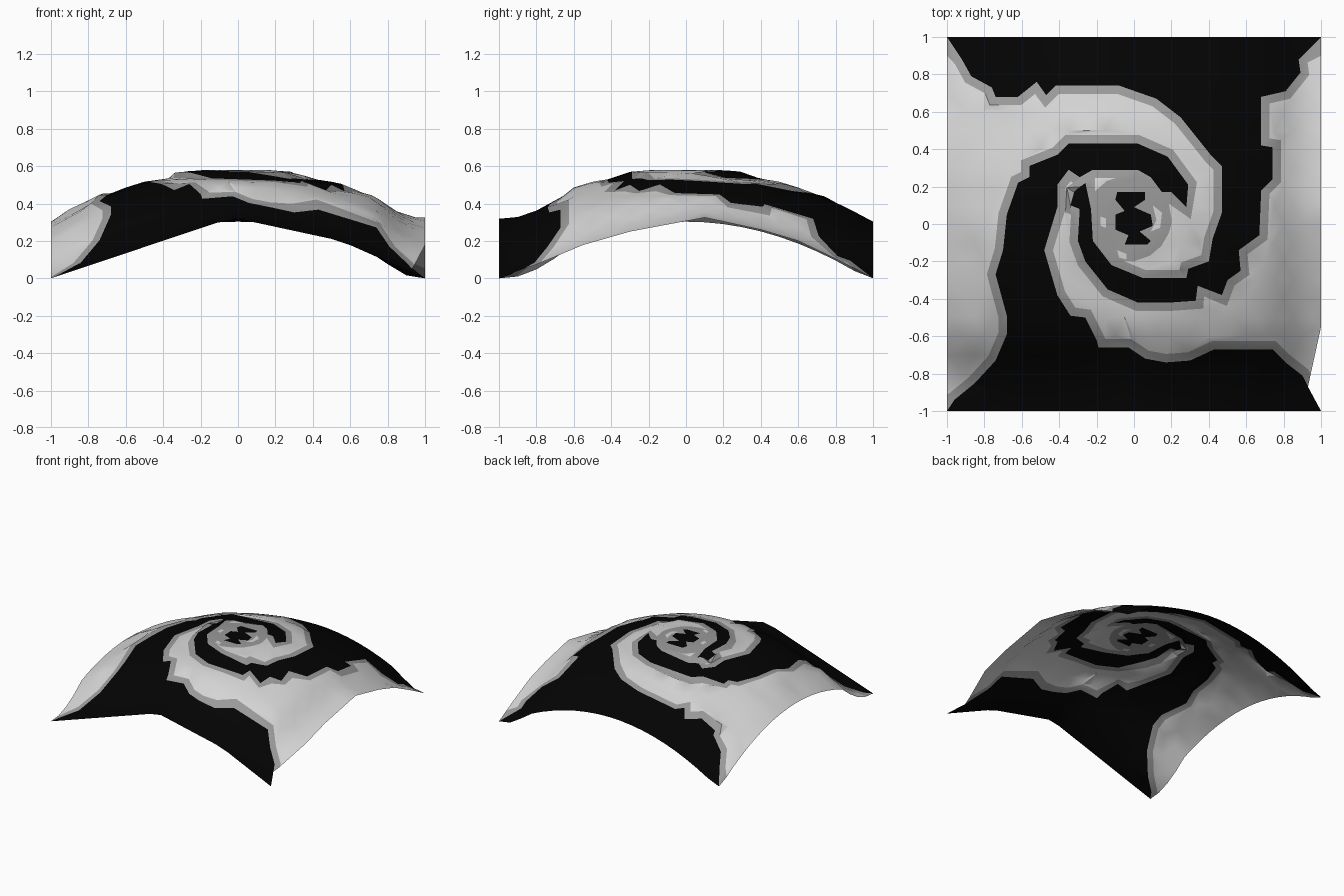
import bpy, bmesh, math, random
from mathutils import Vector
from mathutils.geometry import delaunay_2d_cdt

if "Cube" in bpy.data.objects:
    bpy.data.objects.remove(bpy.data.objects["Cube"])

random.seed(4)
BORDER = 0.045
LEVEL = 0.0645          # height of one terrace

# Outlines in hundredths of a unit
upper_arm = [(-100, 100), (-92, 88), (-87, 79), (-76, 73), (-74, 68), (-62, 68), (-52, 76),
             (-47, 69), (-42, 74), (-8, 74), (12, 67), (25, 57), (41, 37), (47, 31), (47, 6),
             (42, -8), (40, -20), (29, -24), (28, -29), (5, -29), (-12, -22), (-22, -9),
             (-23, 8), (-26, 22), (-32, 17), (-34, 10), (-29, 8), (-30, -9), (-26, -20),
             (-14, -35), (2, -42), (19, -42), (33, -41), (34, -33), (47, -38), (50, -30),
             (57, -25), (56, -14), (67, -6), (68, 18), (74, 24), (74, 41), (68, 42),
             (68, 68), (81, 71), (89, 81), (88, 88), (100, 100)]
lower_arm = [(-100, -100), (-96, -94), (-85, -85), (-74, -73), (-68, -59), (-68, -49),
             (-74, -27), (-70, -14), (-68, 5), (-62, 22), (-56, 25), (-56, 31), (-41, 37),
             (-35, 43), (2, 43), (18, 36), (29, 21), (28, 9), (20, 17), (15, 17), (9, 25),
             (2, 29), (-22, 29), (-29, 25), (-35, 29), (-41, 21), (-41, 9), (-48, -14),
             (-41, -38), (-34, -49), (-26, -50), (-20, -62), (-19, -66), (-3, -66),
             (6, -72), (17, -74), (30, -73), (43, -67), (74, -67), (81, -74), (90, -81),
             (100, -100)]
centre_mark = [(-9, 17), (6, 17), (6, 13), (0, 9), (9, 5), (10, -1), (3, -4), (9, -9),
               (7, -11), (-5, -11), (-3, -6), (-10, -3), (-10, 5), (-5, 7), (-10, 13)]
flecks = [[(-18, 4), (-15, 3), (-15, -2), (-18, -1)],
          [(10, 10), (15, 6), (14, -2), (9, -4), (12, 2)],
          [(-9, -14), (-4, -16), (-4, -19), (-8, -18)]]
sheet_edge = [(-100, -100), (100, -100), (93, -87), (100, -55), (100, 100), (-100, 100)]
front_rim = [(-1, 0), (-0.03, 0.325), (0.55, 0.2), (1, 0)]
right_rim = [(-1, 0), (-0.85, 0.11), (-0.65, 0.15), (-0.3, 0.25), (0.1, 0.325),
             (0.4, 0.26), (0.6, 0.2), (0.85, 0.08), (1, 0)]

def scaled(pts):
    return [Vector((x / 100, y / 100)) for x, y in pts]

def segments(poly):
    return list(zip(poly, poly[1:] + poly[:1]))

def inside(p, poly):
    hit = False
    for a, b in segments(poly):
        if (a.y > p.y) != (b.y > p.y):
            if p.x < a.x + (p.y - a.y) / (b.y - a.y) * (b.x - a.x):
                hit = not hit
    return hit

def distance(p, poly):
    best = 9.0
    for a, b in segments(poly):
        d = b - a
        t = max(0, min(1, (p - a).dot(d) / d.length_squared))
        best = min(best, (a + d * t - p).length)
    return best

def offset(poly, r):
    """Grow a polygon outward by r along its corner normals."""
    area = sum(a.x * b.y - b.x * a.y for a, b in segments(poly))
    s = 1 if area > 0 else -1
    out = []
    for i, p in enumerate(poly):
        d1 = (p - poly[i - 1]).normalized()
        d2 = (poly[(i + 1) % len(poly)] - p).normalized()
        n1, n2 = Vector((d1.y, -d1.x)) * s, Vector((d2.y, -d2.x)) * s
        n = n1 + n2
        n = n.normalized() if n.length > 0.01 else d1
        q = p + n * min(r / max(n.dot(n1), 0.5), 1.5 * r)
        out.append(Vector((max(-1, min(1, q.x)), max(-1, min(1, q.y)))))
    return out

def along(rim, t):
    for (a, za), (b, zb) in zip(rim, rim[1:]):
        if t <= b:
            return za + (zb - za) * max(0, t - a) / (b - a)
    return rim[-1][1]

def height(x, y, terrace):
    """Dome with a flat crown, part-terraced, blended to the front and right rims."""
    dome = 0.61 - 0.285 * (x * x + y * y) - 0.04 * x * x * y * y
    z = min(0.58, dome - 0.022)
    if terrace:
        z = 0.6 * z + 0.4 * min(9, math.floor(dome / LEVEL + 0.1)) * LEVEL
    w = max(0, (x - 0.75) / 0.25)
    z = z * (1 - w) + along(right_rim, y) * w
    w = max(0, (-y - 0.6) / 0.4)
    return z * (1 - w) + along(front_rim, x) * w

blacks = [scaled(p) for p in (upper_arm, lower_arm, centre_mark)]
spots = [scaled(p) for p in flecks]
edge = scaled(sheet_edge)
hub_at, hub_r = Vector((-0.03, 0.03)), 0.23
hub = [hub_at + hub_r * Vector((math.cos(k * math.pi / 9), math.sin(k * math.pi / 9)))
       for k in range(18)]

# Colour outlines become edges of the sheet
points, lines = [], []
for poly in [edge, hub] + spots + blacks + [offset(b, BORDER) for b in blacks]:
    n = len(points)
    points += poly
    lines += [(n + i, n + (i + 1) % len(poly)) for i in range(len(poly))]

# Rim points, then fill points that carry the curvature
for k in range(1, 20):
    t = -1 + k * 0.1
    points += [Vector((t, -1)), Vector((t, 1)), Vector((-1, t))]
    if t > -0.5:
        points.append(Vector((1, t)))
for j in range(1, 20):
    for i in range(1, 20):
        p = Vector((-1 + i * 0.1 + (0.05 if j % 2 else 0), -1 + j * 0.1))
        near = min(distance(p, b) for b in blacks)
        if near > 0.06 or (near > 0.03 and any(inside(p, b) for b in blacks)):
            points.append(p)

verts, _, faces, *_ = delaunay_2d_cdt(points, lines, [], 0, 1e-4)

bm = bmesh.new()
bverts = []
for v in verts:
    on_line = min(distance(v, b) for b in blacks) < BORDER + 0.01
    on_rim = max(abs(v.x), abs(v.y)) > 0.99
    z = height(v.x, v.y, on_line and not on_rim)
    if -0.98 < v.x < -0.72 and abs(v.y) < 0.9:      # crinkled left flank
        z += random.uniform(-0.015, 0.015)
    bverts.append(bm.verts.new((v.x, v.y, max(0, z))))
for f in faces:
    c = sum((verts[i] for i in f), Vector((0, 0))) / len(f)
    if not inside(c, edge):
        continue
    face = bm.faces.new([bverts[i] for i in f])
    if any(inside(c, b) for b in blacks):
        face.material_index = 0
    elif any(inside(c, s) for s in spots):
        face.material_index = 2
    elif min(distance(c, b) for b in blacks) < BORDER or (c - hub_at).length < hub_r:
        face.material_index = 1
    else:
        face.material_index = 2
bmesh.ops.delete(bm, geom=[v for v in bm.verts if not v.link_faces], context='VERTS')
bm.normal_update()
for face in bm.faces:
    if face.normal.z < 0:
        face.normal_flip()

mesh = bpy.data.meshes.new("spiral_canopy")
bm.to_mesh(mesh)
bm.free()
for name, value in (("black", 0.001), ("mid_grey", 0.32), ("light_grey", 0.66)):
    mat = bpy.data.materials.new(name)
    mat.diffuse_color = (value, value, value, 1)
    mat.use_nodes = True
    mat.node_tree.nodes["Principled BSDF"].inputs["Base Color"].default_value = mat.diffuse_color
    mesh.materials.append(mat)
canopy = bpy.data.objects.new("spiral_canopy", mesh)
bpy.context.collection.objects.link(canopy)
bpy.context.view_layer.objects.active = canopy
canopy.select_set(True)
bpy.ops.object.shade_smooth_by_angle(angle=math.radians(30))
